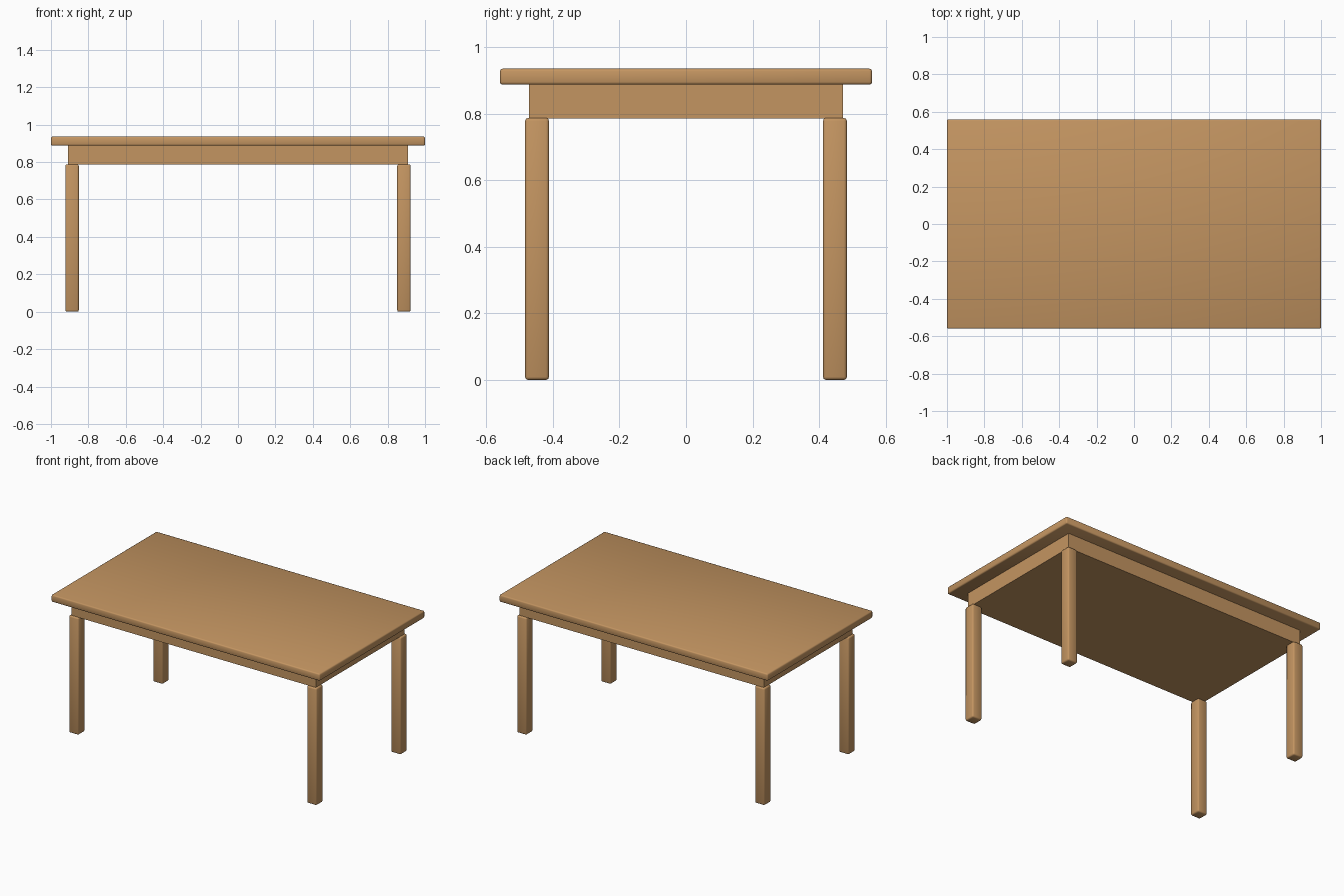
import bpy
import bmesh

old = bpy.data.objects.get("Cube")
if old:
    bpy.data.objects.remove(old, do_unlink=True)

# Warm wood, used for the whole table
wood = bpy.data.materials.new("warm_wood")
wood.use_nodes = True
colour = (0.55, 0.3, 0.12, 1)
wood.diffuse_color = colour
wood.node_tree.nodes["Principled BSDF"].inputs["Base Color"].default_value = colour


def box(name, centre, size, bevel=0):
    """Box with optional rounded, smoothly shaded edges."""
    bm = bmesh.new()
    bmesh.ops.create_cube(bm, size=1)
    bmesh.ops.scale(bm, vec=size, verts=bm.verts)
    if bevel:
        bmesh.ops.bevel(bm, geom=bm.edges[:], offset=bevel, segments=2,
                        profile=0.5, affect='EDGES')
        for face in bm.faces:
            face.smooth = True
    mesh = bpy.data.meshes.new(name)
    bm.to_mesh(mesh)
    bm.free()
    mesh.materials.append(wood)
    obj = bpy.data.objects.new(name, mesh)
    obj.location = centre
    bpy.context.collection.objects.link(obj)
    return obj


# Table top and the solid apron beneath it
box("table_top", (0, 0, 0.912), (2, 1.12, 0.048), 0.008)
box("apron", (0, 0, 0.838), (1.82, 0.944, 0.102))

# Four legs, one at each corner
for side, sx in (("left", 1), ("right", -1)):
    for end, sy in (("front", -1), ("back", 1)):
        box(f"{end}_{side}_leg", (sx * 0.887, sy * 0.448, 0.394),
            (0.072, 0.072, 0.788), 0.009)
